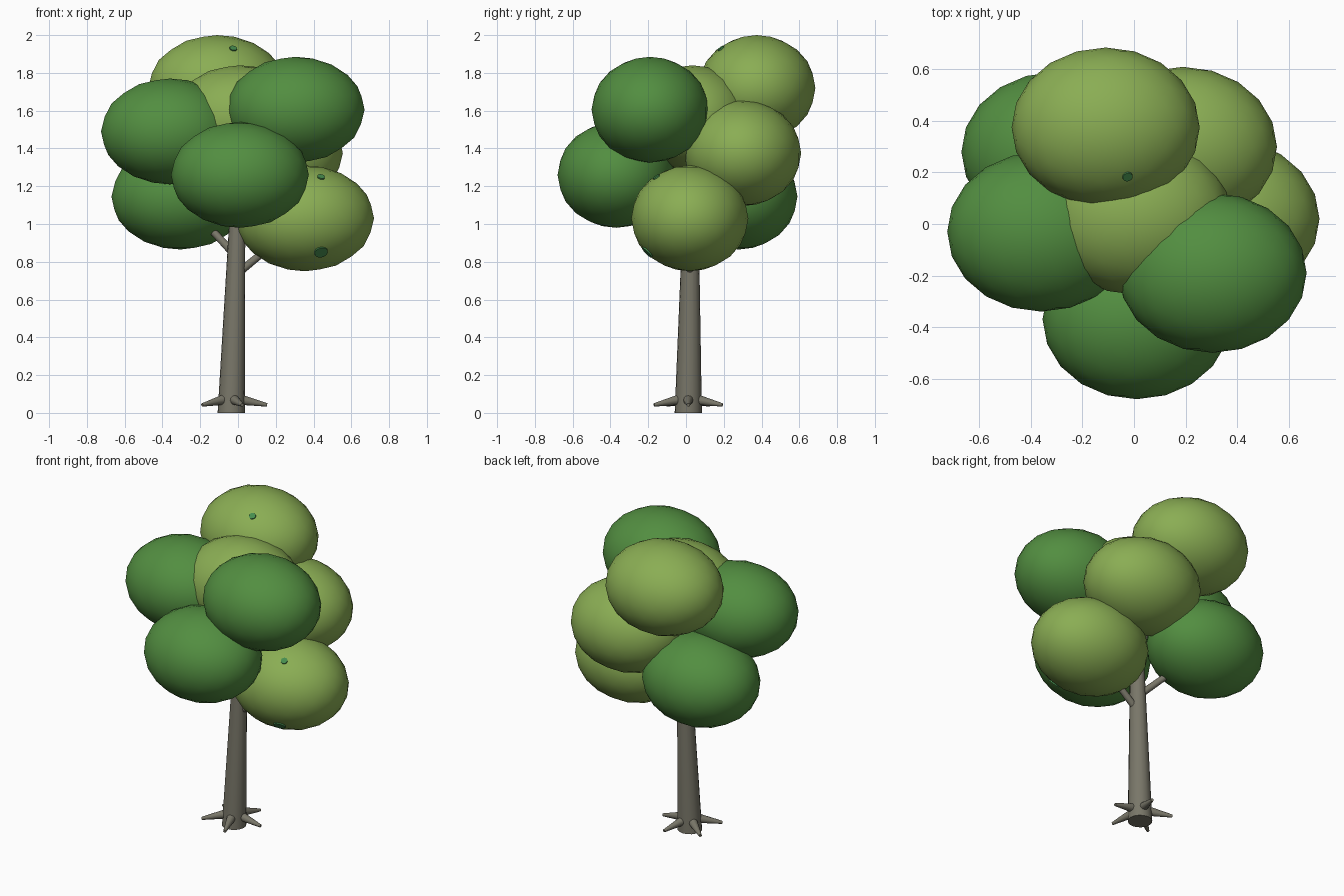
import bpy, math
from mathutils import Vector

if "Cube" in bpy.data.objects:
    bpy.data.objects.remove(bpy.data.objects["Cube"])


def material(name, rgb):
    m = bpy.data.materials.new(name)
    m.diffuse_color = (*rgb, 1)
    m.use_nodes = True
    m.node_tree.nodes["Principled BSDF"].inputs["Base Color"].default_value = m.diffuse_color
    return m


DARK = material("dark green leaf", (0.085, 0.270, 0.052))
LIGHT = material("light green leaf", (0.255, 0.420, 0.088))
SPOT = material("leaf spot green", (0.060, 0.260, 0.075))
BARK = material("grey brown bark", (0.190, 0.182, 0.140))


def finish(name, mat):
    ob = bpy.context.object
    ob.name = name
    ob.data.materials.append(mat)
    bpy.ops.object.shade_smooth_by_angle(angle=math.radians(50))
    return ob


def limb(name, a, b, r1, r2, mat=BARK, sides=12):
    """Tapered cylinder from point a to point b."""
    a, b = Vector(a), Vector(b)
    d = b - a
    bpy.ops.mesh.primitive_cone_add(vertices=sides, radius1=r1, radius2=r2,
                                    depth=d.length, location=(a + b) / 2)
    bpy.context.object.rotation_euler = d.to_track_quat('Z', 'Y').to_euler()
    return finish(name, mat)


# Leaf clumps: centre, colour, height where the branch leaves the trunk
SIZE = Vector((0.365, 0.31, 0.28))
CLUMPS = {
    "front_low": ((0.01, -0.37, 1.26), DARK, 1.00),
    "right_high": ((0.305, -0.19, 1.605), DARK, 1.30),
    "left_high": ((-0.36, -0.03, 1.49), DARK, 1.20),
    "left_back_low": ((-0.305, 0.28, 1.145), DARK, 0.83),
    "right_low": ((0.355, 0.02, 1.03), LIGHT, 0.73),
    "back_top": ((-0.11, 0.375, 1.72), LIGHT, 1.35),
    "right_back": ((0.19, 0.30, 1.375), LIGHT, 1.10),
    "centre": ((0.01, 0.035, 1.56), LIGHT, None),
}

# Trunk, leaning slightly to the right
BASE, TOP = Vector((-0.036, 0.012, 0)), Vector((0.01, 0.03, 1.45))
trunk = limb("trunk", BASE, TOP, 0.072, 0.03, sides=16)
for v in trunk.data.vertices:          # keep the foot flat on the ground
    if v.co.z < 0:
        w = trunk.matrix_basis @ v.co
        w.z = 0
        v.co = trunk.matrix_basis.inverted() @ w

# Leaf clumps and the branches that carry them
for name, (c, mat, start) in CLUMPS.items():
    bpy.ops.mesh.primitive_ico_sphere_add(subdivisions=3, radius=1, location=c)
    bpy.context.object.scale = SIZE
    finish("leaves_" + name, mat)
    if start:
        limb("branch_" + name, BASE.lerp(TOP, start / TOP.z), c, 0.022, 0.015)

# Five roots around the foot
for i in range(5):
    a = math.radians(72 * i)
    d = Vector((math.cos(a), math.sin(a), 0))
    limb("root_%d" % (i + 1), BASE + d * 0.04 + Vector((0, 0, 0.072)),
         BASE + d * 0.19 + Vector((0, 0, 0.042)), 0.029, 0.009)

# Small dark spots lying on the light clumps
for i, (clump, dx, dz, r) in enumerate([("right_low", 0.085, 0.22, 0.02),
                                        ("right_low", 0.085, -0.18, 0.036),
                                        ("back_top", 0.085, 0.21, 0.02)]):
    c = Vector(CLUMPS[clump][0])
    dy = -SIZE.y * math.sqrt(1 - (dx / SIZE.x) ** 2 - (dz / SIZE.z) ** 2)
    p = Vector((dx, dy, dz))
    n = Vector([p[k] / SIZE[k] ** 2 for k in range(3)]).normalized()
    limb("leaf_spot_%d" % (i + 1), c + p - n * 0.006, c + p + n * 0.003, r, r, SPOT)
